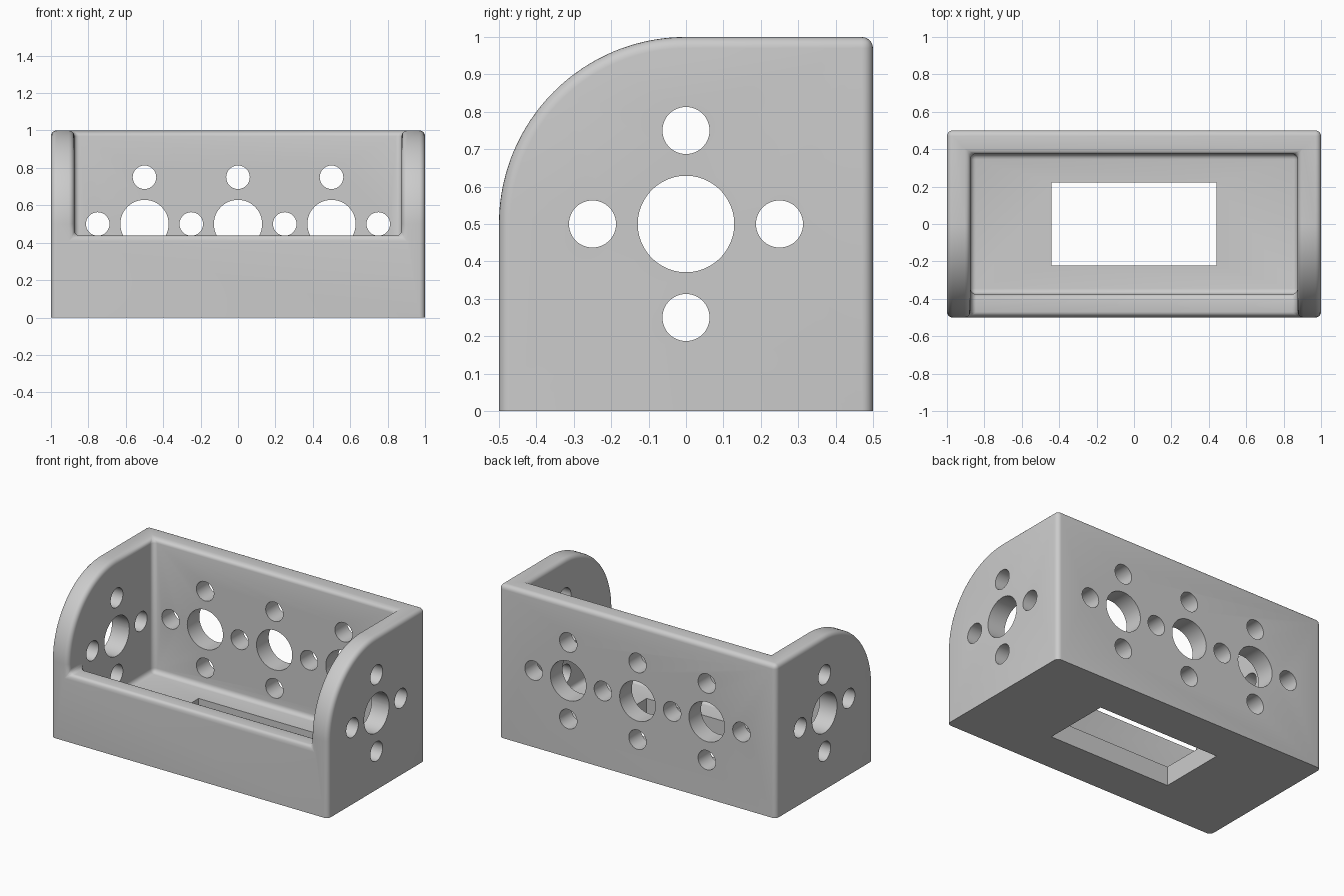
import bpy, bmesh, math
from mathutils import Matrix

cube = bpy.data.objects.get("Cube")
if cube:
    bpy.data.objects.remove(cube, do_unlink=True)

WALL = 0.125       # wall and floor thickness
LIP = 0.4375       # height of the low front wall
FILLET = 0.03
BIG, SMALL = 0.129, 0.063

grey = bpy.data.materials.new("plain_grey")
grey.use_nodes = True
colour = (0.6, 0.6, 0.6, 1)
grey.diffuse_color = colour
grey.node_tree.nodes["Principled BSDF"].inputs["Base Color"].default_value = colour


def make_object(name, bm):
    bmesh.ops.recalc_face_normals(bm, faces=bm.faces)
    mesh = bpy.data.meshes.new(name)
    bm.to_mesh(mesh)
    bm.free()
    mesh.materials.append(grey)
    obj = bpy.data.objects.new(name, mesh)
    bpy.context.collection.objects.link(obj)
    return obj


def extrude_profile(name, points, half_width):
    """Sweep a side profile of (y, z) points across x."""
    bm = bmesh.new()
    face = bm.faces.new([bm.verts.new((-half_width, y, z)) for y, z in points])
    swept = bmesh.ops.extrude_face_region(bm, geom=[face])["geom"]
    verts = [v for v in swept if isinstance(v, bmesh.types.BMVert)]
    bmesh.ops.translate(bm, verts=verts, vec=(2 * half_width, 0, 0))
    return make_object(name, bm)


def subtract(target, cutter):
    cutter.hide_render = True
    mod = target.modifiers.new("cut", "BOOLEAN")
    mod.operation = "DIFFERENCE"
    mod.solver = "EXACT"
    mod.object = cutter
    bpy.ops.object.select_all(action="DESELECT")
    bpy.context.view_layer.objects.active = target
    target.select_set(True)
    bpy.ops.object.modifier_apply(modifier=mod.name)
    bpy.data.objects.remove(cutter, do_unlink=True)


# Body with a quarter-round upper front
steps = 40
arc = [(-0.5 * math.cos(a), 0.5 + 0.5 * math.sin(a))
       for a in (i * math.pi / 2 / steps for i in range(steps + 1))]
bracket = extrude_profile("bracket", [(-0.5, 0)] + arc + [(0.5, 1), (0.5, 0)], 1)

# Tray cavity and open front
inner = 0.5 - WALL
cavity = extrude_profile("cavity_cutter", [
    (-0.7, LIP), (-inner, LIP), (-inner, WALL),
    (inner, WALL), (inner, 1.2), (-0.7, 1.2)], 1 - WALL)
subtract(bracket, cavity)

# Rounded edges everywhere except around the underside
bm = bmesh.new()
bm.from_mesh(bracket.data)
edges = [e for e in bm.edges
         if len(e.link_faces) == 2
         and e.calc_face_angle() > math.radians(30)
         and max(v.co.z for v in e.verts) > 0.01]
bmesh.ops.bevel(bm, geom=edges, offset=FILLET, offset_type="OFFSET",
                segments=5, profile=0.5, affect="EDGES", clamp_overlap=True)
bm.to_mesh(bracket.data)
bm.free()

# Mounting holes and floor window
bm = bmesh.new()


def add_hole(radius, x, y, z, length, axis):
    turn = Matrix.Rotation(math.pi / 2, 4, "Y" if axis == "x" else "X")
    bmesh.ops.create_cone(bm, cap_ends=True, segments=48, radius1=radius,
                          radius2=radius, depth=length,
                          matrix=Matrix.Translation((x, y, z)) @ turn)


for x in (-0.5, 0, 0.5):
    add_hole(BIG, x, 0.45, 0.5, 0.22, "y")
    for z in (0.25, 0.75):
        add_hole(SMALL, x, 0.45, z, 0.22, "y")
for x in (-0.75, -0.25, 0.25, 0.75):
    add_hole(SMALL, x, 0.45, 0.5, 0.22, "y")
for side in (-1, 1):
    add_hole(BIG, side * 0.95, 0, 0.5, 0.3, "x")
    for d in (-0.25, 0.25):
        add_hole(SMALL, side * 0.95, d, 0.5, 0.3, "x")
        add_hole(SMALL, side * 0.95, 0, 0.5 + d, 0.3, "x")
bmesh.ops.create_cube(bm, size=1, matrix=Matrix.Translation((0, 0, 0.05))
                      @ Matrix.Diagonal((0.88, 0.445, 0.25, 1)))
subtract(bracket, make_object("hole_cutter", bm))

bpy.ops.object.shade_smooth_by_angle(angle=math.radians(35))
